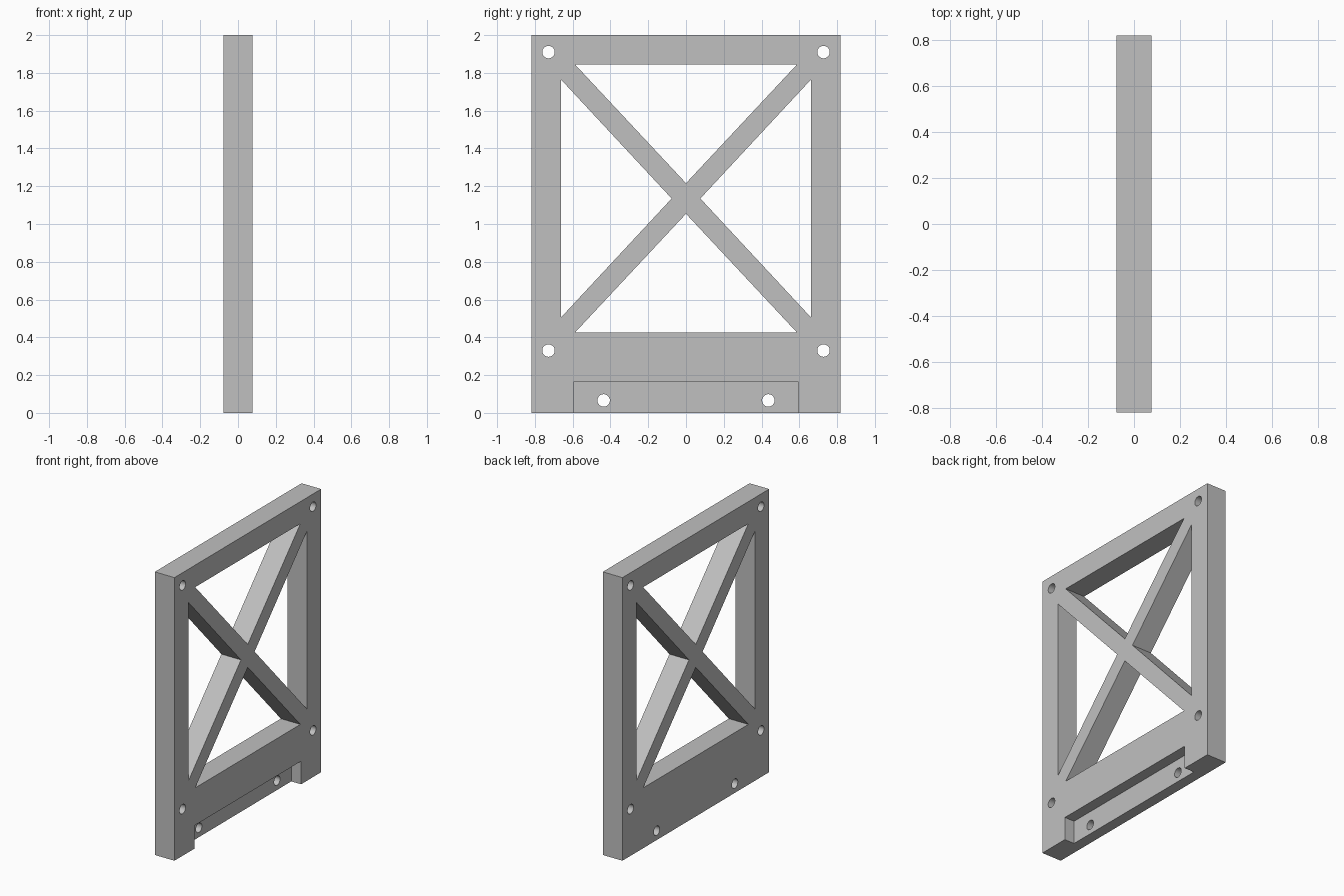
import bpy, bmesh, math
from mathutils import Vector

cube = bpy.data.objects.get("Cube")
if cube:
    bpy.data.objects.remove(cube, do_unlink=True)

HALF_X, HALF_Y, HEIGHT = 0.0765, 0.819, 2.0
MID_Z = 1.135

grey = bpy.data.materials.new("plain grey")
grey.use_nodes = True
grey.diffuse_color = (0.53, 0.53, 0.53, 1)
grey.node_tree.nodes["Principled BSDF"].inputs["Base Color"].default_value = grey.diffuse_color


def prism(name, profiles, x0, x1):
    """Extrude closed (y, z) profiles along x from x0 to x1."""
    bm = bmesh.new()
    for profile in profiles:
        face = bm.faces.new([bm.verts.new((x0, y, z)) for y, z in profile])
        out = bmesh.ops.extrude_face_region(bm, geom=[face])
        moved = [v for v in out["geom"] if isinstance(v, bmesh.types.BMVert)]
        bmesh.ops.translate(bm, verts=moved, vec=Vector((x1 - x0, 0, 0)))
    bmesh.ops.recalc_face_normals(bm, faces=bm.faces)
    mesh = bpy.data.meshes.new(name)
    bm.to_mesh(mesh)
    bm.free()
    mesh.materials.append(grey)
    obj = bpy.data.objects.new(name, mesh)
    bpy.context.collection.objects.link(obj)
    return obj


def rectangle(half_y, z0, z1):
    return [(-half_y, z0), (half_y, z0), (half_y, z1), (-half_y, z1)]


def circle(y, z, radius=0.033, sides=32):
    angles = [2 * math.pi * i / sides for i in range(sides)]
    return [(y + radius * math.cos(a), z + radius * math.sin(a)) for a in angles]


# Full plate
frame = prism("braced_frame", [rectangle(HALF_Y, 0, HEIGHT)], -HALF_X, HALF_X)

# Four triangular openings leave the crossed braces
windows = []
for s in (-1, 1):
    windows.append([(-0.587, MID_Z + s * 0.709), (0.587, MID_Z + s * 0.709), (0, MID_Z + s * 0.081)])
    windows.append([(s * 0.663, MID_Z + 0.631), (s * 0.663, MID_Z - 0.631), (s * 0.076, MID_Z)])

# Bolt holes: four frame corners and two in the foot recess
holes = [circle(s * y, z) for s in (-1, 1)
         for y, z in ((0.728, 1.91), (0.728, 0.33), (0.436, 0.066))]

cutters = [
    prism("foot_recess_cutter", [rectangle(0.595, -0.1, 0.163)], 0, 0.2),
    prism("window_cutter", windows, -0.2, 0.2),
    prism("bolt_hole_cutter", holes, -0.2, 0.2),
]
bpy.ops.object.select_all(action="DESELECT")
frame.select_set(True)
bpy.context.view_layer.objects.active = frame
for cutter in cutters:
    cutter.hide_render = True
    mod = frame.modifiers.new("cut", "BOOLEAN")
    mod.operation = "DIFFERENCE"
    mod.solver = "EXACT"
    mod.object = cutter
    bpy.ops.object.modifier_apply(modifier=mod.name)
    bpy.data.objects.remove(cutter, do_unlink=True)

# Round hole walls, crisp plate edges
bpy.ops.object.shade_smooth_by_angle(angle=math.radians(30))
